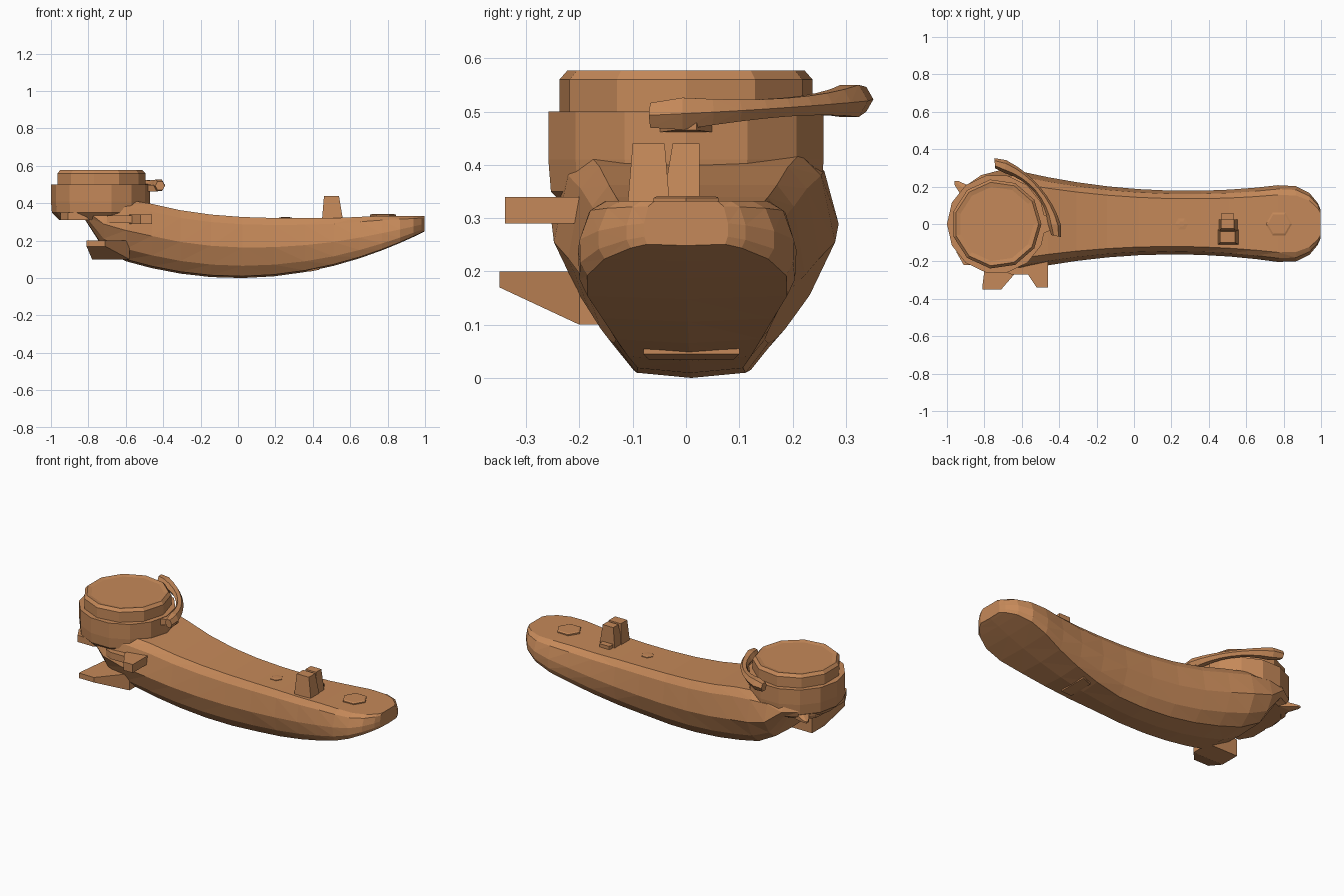
import bpy
import bmesh
from math import cos, sin, pi, sqrt
from mathutils import Vector

default_cube = bpy.data.objects.get("Cube")
if default_cube:
    bpy.data.objects.remove(default_cube)

COLOUR = (0.56, 0.25, 0.1, 1)
clay = bpy.data.materials.new("warm_tan")
clay.use_nodes = True
clay.diffuse_color = COLOUR
clay.node_tree.nodes["Principled BSDF"].inputs["Base Color"].default_value = COLOUR


def finish(name, bm):
    """Turn a bmesh into a flat shaded object with the shared material."""
    bmesh.ops.recalc_face_normals(bm, faces=bm.faces)
    mesh = bpy.data.meshes.new(name)
    bm.to_mesh(mesh)
    bm.free()
    mesh.materials.append(clay)
    obj = bpy.data.objects.new(name, mesh)
    bpy.context.collection.objects.link(obj)


def loft(name, rings):
    """Skin a list of equal closed rings and close both ends."""
    bm = bmesh.new()
    rows = [[bm.verts.new(point) for point in ring] for ring in rings]
    for row, following in zip(rows, rows[1:]):
        for i in range(len(row)):
            bm.faces.new((row[i - 1], row[i], following[i], following[i - 1]))
    bm.faces.new(rows[0])
    bm.faces.new(rows[-1])
    bmesh.ops.triangulate(bm, faces=bm.faces)
    finish(name, bm)


def circle(centre, across, upward, radius, sides):
    """Ring of points around a centre in the plane of two axes."""
    angles = [2 * pi * i / sides for i in range(sides)]
    return [centre + radius * (cos(a) * across + sin(a) * upward) for a in angles]


def lathe(name, x, sides, profile):
    """Upright turned part on the centre line, from radius and height pairs."""
    across, forward = Vector((1, 0, 0)), Vector((0, 1, 0))
    loft(name, [circle(Vector((x, 0, z)), across, forward, radius, sides)
                for radius, z in profile])


def box_corners(centre, size):
    signs = (-0.5, 0.5)
    return [Vector(centre) + Vector(size) * Vector((i, j, k))
            for i in signs for j in signs for k in signs]


def prong(name, root, root_size, tip, tip_size):
    """Tapered block spanning a root box and a tip box."""
    bm = bmesh.new()
    for corner in box_corners(root, root_size) + box_corners(tip, tip_size):
        bm.verts.new(corner)
    result = bmesh.ops.convex_hull(bm, input=bm.verts)
    spare = [item for item in result["geom_interior"]
             if isinstance(item, bmesh.types.BMVert)]
    bmesh.ops.delete(bm, geom=spare, context="VERTS")
    finish(name, bm)


# Long body: a curved keel, a waist, a rising neck and two rounded ends
def body_section(x):
    right_end = max(0, (x - 0.77) / 0.24)
    left_end = max(0, (-0.7 - x) / 0.27)
    rounding = sqrt(1 - max(left_end, right_end) ** 2)
    width = min(0.27, 0.17 + 0.13 * (x - 0.25) ** 2) * rounding
    top = 0.32 + 0.12 * max(0, 0.4 - x) ** 3
    top = min(top, 0.42) + 0.012 * min(1, max(0, x - 0.5) * 4)
    bottom = min(x * x / 4 + 1.5 * max(0, -0.7 - x), 0.31)
    sole = 0.58 + 0.35 * max(left_end, min(1, max(0, x - 0.2) / 0.6))
    side = [(0.75, 1), (0.9, 0.88), (1, 0.5), (sole / 2 + 0.53, 0.2), (sole, 0.03)]
    mirrored = [(-across, rise) for across, rise in reversed(side)]
    return [(x, 0.01 * (1 - x) + across * width, bottom + rise * (top - bottom))
            for across, rise in side + [(0, 0)] + mirrored]


STATIONS = 18
loft("body", [body_section(0.025 - 0.972 * cos(pi * i / STATIONS))
              for i in range(STATIONS + 1)])

# Round head with a flared underside, a stepped rim and a shallow dished lid
HEAD_X = -0.735
lathe("head_drum", HEAD_X, 14,
      [(0.22, 0.31), (0.26, 0.35), (0.265, 0.41), (0.265, 0.5), (0.2, 0.5)])
lathe("head_lid", HEAD_X, 11,
      [(0.24, 0.48), (0.24, 0.56), (0.225, 0.577), (0.2, 0.572)])


# Curved handle hugging the head, swelling into a knob at both ends
def handle_ring(s):
    angle = 0.7 + 0.9 * s
    outward = Vector((cos(angle), sin(angle), 0))
    centre = Vector((HEAD_X, 0, 0.508 + 0.015 * s)) + outward * (0.285 + 0.04 * s * s)
    thickness = 0.02 + 0.023 * s * s
    if abs(s) == 1:
        thickness /= 1.6
    return circle(centre, outward, Vector((0, 0, 1)), thickness, 6)


HANDLE_STEPS = 5
loft("handle", [handle_ring(i / HANDLE_STEPS)
                for i in range(-HANDLE_STEPS, HANDLE_STEPS + 1)])
prong("handle_bracket", (-0.52, 0, 0.48), (0.02, 0.12, 0.04),
      (-0.42, 0, 0.48), (0.02, 0.04, 0.03))

# Lips of the open head end
prong("lower_lip", (-0.68, -0.14, 0.15), (0.2, 0.12, 0.1),
      (-0.76, -0.34, 0.185), (0.1, 0.02, 0.03))
prong("upper_lip", (-0.8, -0.1, 0.33), (0.3, 0.1, 0.04),
      (-0.86, -0.2, 0.33), (0.1, 0.04, 0.04))

# Side tab and the arm that carries it
prong("side_tab", (-0.52, -0.22, 0.315), (0.12, 0.06, 0.05),
      (-0.49, -0.33, 0.315), (0.06, 0.02, 0.05))
prong("tab_arm", (-0.6, -0.2, 0.315), (0.2, 0.1, 0.04),
      (-0.58, -0.26, 0.315), (0.15, 0.02, 0.04))

# Small spur behind the head
prong("back_spur", (-0.88, 0.16, 0.33), (0.06, 0.06, 0.04),
      (-0.95, 0.22, 0.33), (0.02, 0.02, 0.01))

# Upright post made of two leaning blocks on a narrow foot
prong("post_front", (0.505, -0.07, 0.31), (0.11, 0.08, 0.02),
      (0.5, -0.07, 0.43), (0.08, 0.06, 0.02))
prong("post_back", (0.505, -0.01, 0.31), (0.1, 0.07, 0.02),
      (0.5, 0, 0.43), (0.07, 0.05, 0.02))
prong("post_foot", (0.5, 0, 0.32), (0.07, 0.1, 0.04),
      (0.5, 0.04, 0.32), (0.06, 0.04, 0.04))

# Raised buttons on the upper face
lathe("large_button", 0.775, 6, [(0.07, 0.31), (0.07, 0.338), (0.06, 0.342)])
lathe("small_button", 0.255, 6, [(0.035, 0.3), (0.035, 0.324), (0.015, 0.326)])

# Thin bar across the underside
prong("under_bar", (0.38, 0.01, 0.04), (0.01, 0.16, 0.01),
      (0.43, 0.01, 0.05), (0.01, 0.18, 0.01))
